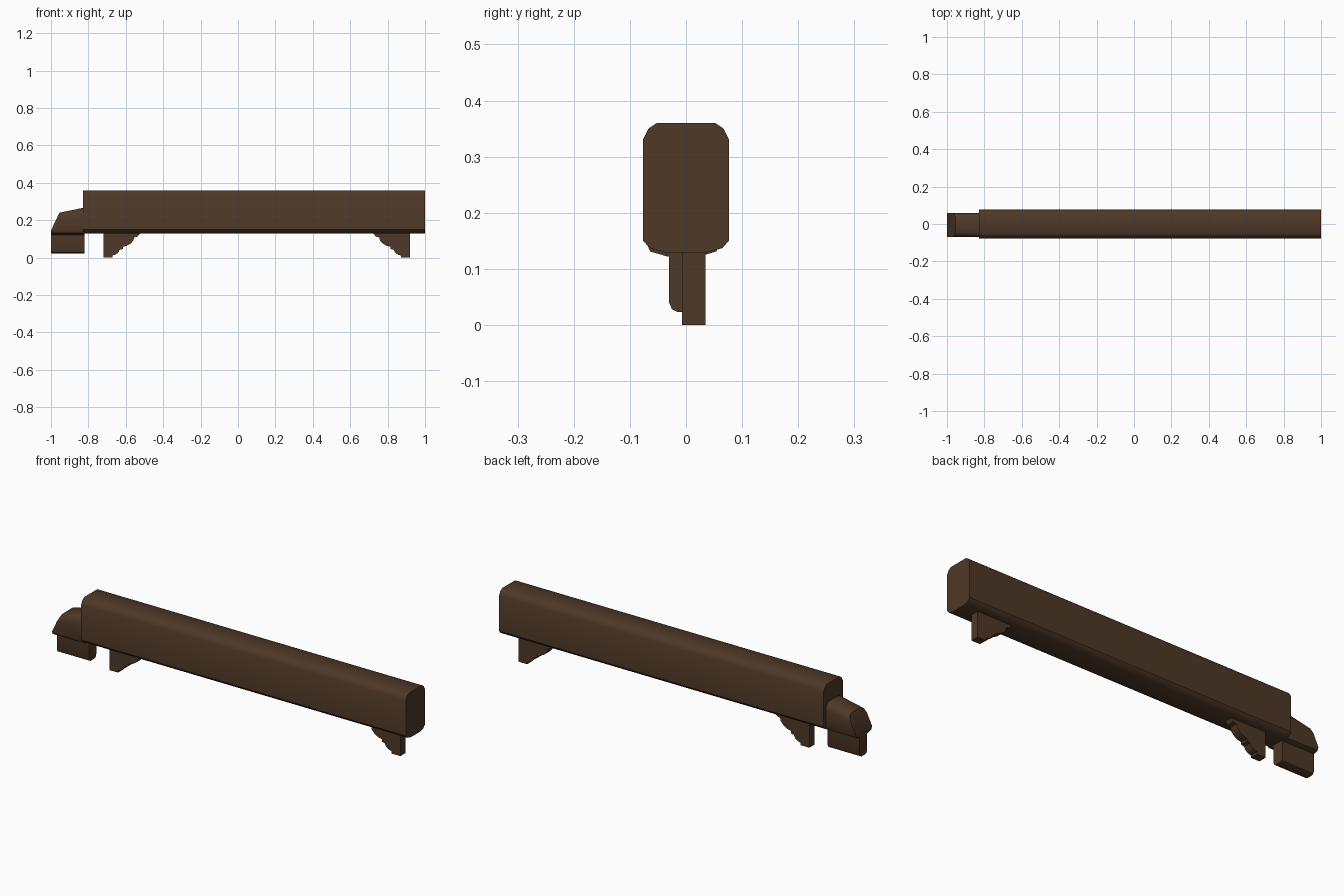
import bpy, bmesh, math

if "Cube" in bpy.data.objects:
    bpy.data.objects.remove(bpy.data.objects["Cube"])

wood = bpy.data.materials.new("dark brown wood")
wood.diffuse_color = (0.078, 0.040, 0.020, 1)
wood.use_nodes = True
wood.node_tree.nodes["Principled BSDF"].inputs["Base Color"].default_value = wood.diffuse_color


def loft(bm, rings):
    """Skin closed rings of points and cap both ends."""
    vs = [[bm.verts.new(p) for p in r] for r in rings]
    n = len(vs[0])
    for a, b in zip(vs, vs[1:]):
        for i in range(n):
            j = (i + 1) % n
            bm.faces.new((a[i], a[j], b[j], b[i]))
    bm.faces.new(vs[0])
    bm.faces.new(vs[-1])


def finish(name, bm, angle=35):
    bmesh.ops.recalc_face_normals(bm, faces=bm.faces)
    me = bpy.data.meshes.new(name)
    bm.to_mesh(me)
    bm.free()
    me.materials.append(wood)
    ob = bpy.data.objects.new(name, me)
    bpy.context.collection.objects.link(ob)
    bpy.ops.object.select_all(action='DESELECT')
    ob.select_set(True)
    bpy.context.view_layer.objects.active = ob
    bpy.ops.object.shade_smooth_by_angle(angle=math.radians(angle))
    return ob


def section(x, half, y0=0):
    """Symmetric yz cross-section from its right half, listed bottom to top."""
    return ([(x, y0 + y, z) for y, z in half] +
            [(x, y0 - y, z) for y, z in reversed(half)])


# Main beam with softened long edges
beam = [(0.036, 0.129), (0.065, 0.137), (0.077, 0.151),
        (0.077, 0.33), (0.067, 0.35), (0.052, 0.36)]
bm = bmesh.new()
loft(bm, [section(-0.83, beam), section(1.0, beam)])
finish("main_beam", bm)


# Narrower stepped end, top sloping down, tip cut at a steep slant
def tip_half(top):
    return [(0.028, 0.122), (0.059, 0.131), (0.065, 0.145),
            (0.065, top - 0.03), (0.056, top - 0.01), (0.042, top)]


bm = bmesh.new()
loft(bm, [section(-1.0, tip_half(0.231), -0.005),
          section(-0.82, tip_half(0.268), -0.005)])
cut = bmesh.ops.bisect_plane(bm, geom=bm.verts[:] + bm.edges[:] + bm.faces[:],
                             plane_co=(-1.0, 0, 0.145),
                             plane_no=(-0.095, 0, 0.045), clear_outer=True)
bmesh.ops.holes_fill(bm, edges=[e for e in bm.edges if e.is_boundary], sides=0)
finish("beam_tip", bm)

# Block hanging under the tip, rounded along its lower edges
block = [(0.015, 0.023), (0.025, 0.028), (0.03, 0.04), (0.03, 0.135)]
bm = bmesh.new()
loft(bm, [section(-1.0, block), section(-0.82, block)])
finish("tip_block", bm)

# Pair of carved brackets, mirrored about x = 0.1
profile = [(-0.72, 0.14), (-0.72, 0.0), (-0.671, 0.0), (-0.671, 0.012),
           (-0.655, 0.016), (-0.639, 0.028), (-0.633, 0.042), (-0.616, 0.046),
           (-0.616, 0.058), (-0.596, 0.063), (-0.574, 0.075),
           (-0.559, 0.092), (-0.555, 0.108), (-0.537, 0.113),
           (-0.525, 0.128), (-0.523, 0.14)]
for side, name in ((1, "left_bracket"), (-1, "right_bracket")):
    bm = bmesh.new()
    loft(bm, [[(0.1 + side * (x - 0.1), y, z) for x, z in profile]
              for y in (-0.007, 0.035)])
    finish(name, bm, 30)
